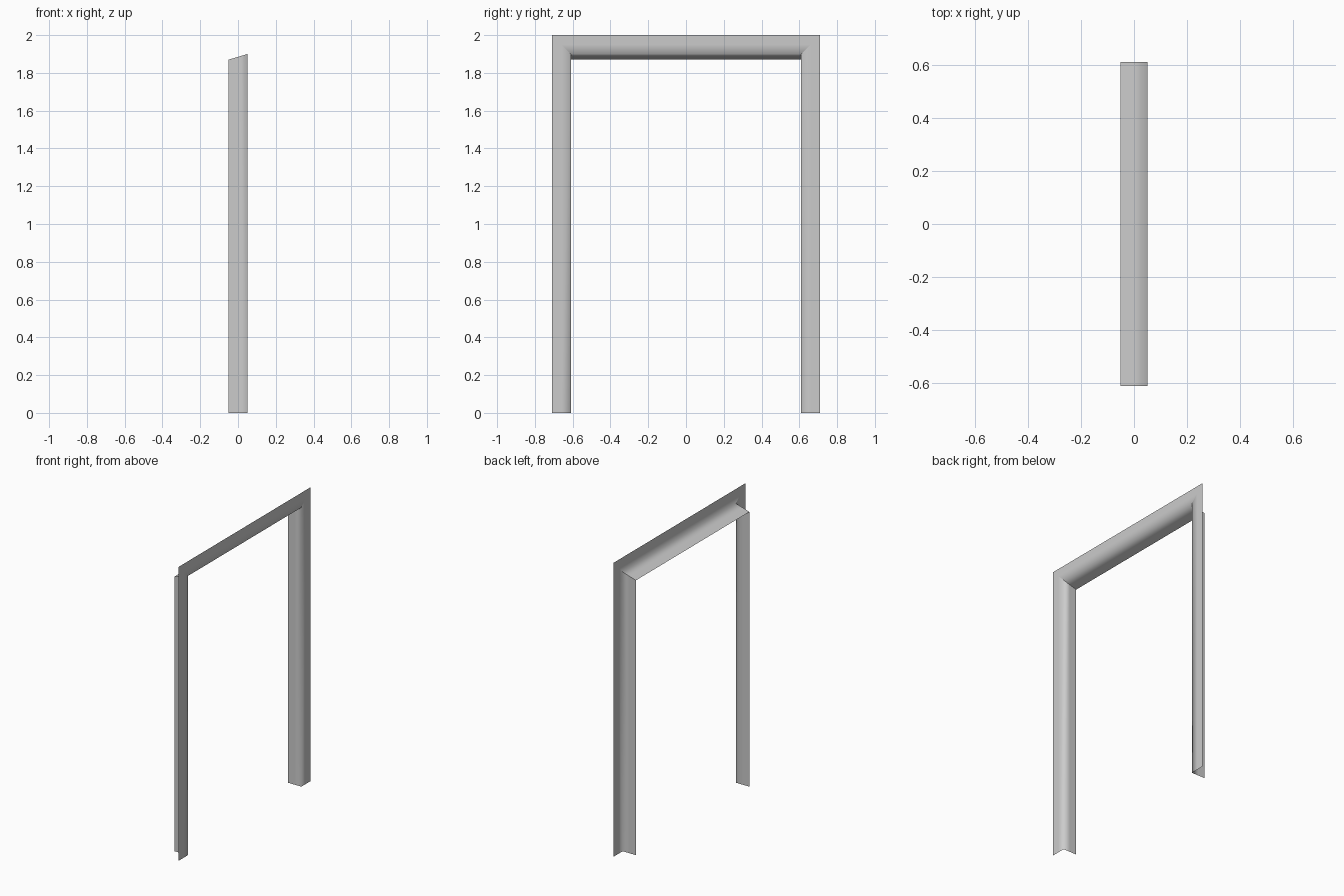
import bpy, bmesh

if "Cube" in bpy.data.objects:
    bpy.data.objects.remove(bpy.data.objects["Cube"])

# Cross-section of the thin L-shaped trim: (x, half width, head height)
PROFILE = [
    (0.05, 0.71, 2.00),    # outer edge of face board
    (0.05, 0.66, 1.95),
    (0.05, 0.61, 1.90),    # inner corner
    (0.00, 0.61, 1.885),
    (-0.05, 0.61, 1.87),   # back edge of the jamb lining
]

bm = bmesh.new()

# Sweep the section up the left jamb, across the head and down the right jamb
stations = []
for side, at_top in ((-1, 0), (-1, 1), (1, 1), (1, 0)):
    stations.append([bm.verts.new((x, side * w, h * at_top)) for x, w, h in PROFILE])

for a, b in zip(stations, stations[1:]):
    for i in range(len(PROFILE) - 1):
        face = bm.faces.new((a[i], a[i + 1], b[i + 1], b[i]))
        face.smooth = True

# Keep the mitre joints crisp
for ring in stations[1:3]:
    for v, w in zip(ring, ring[1:]):
        bm.edges.get((v, w)).smooth = False

mesh = bpy.data.meshes.new("door_frame")
bm.to_mesh(mesh)
bm.free()
frame = bpy.data.objects.new("door_frame", mesh)
bpy.context.collection.objects.link(frame)
